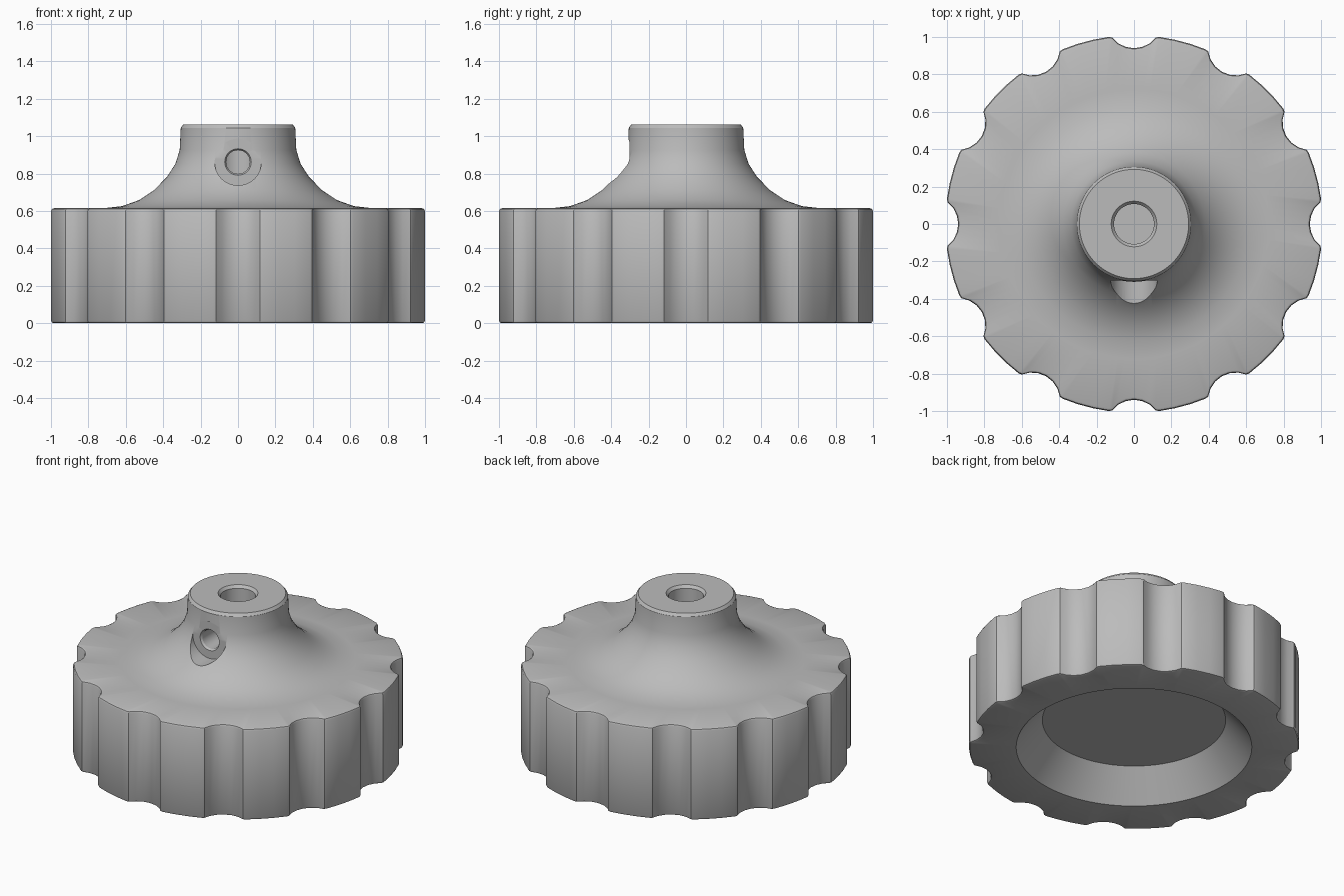
import bpy, bmesh, math
from mathutils import Vector, Matrix

old = bpy.data.objects.get("Cube")
if old:
    bpy.data.objects.remove(old, do_unlink=True)

FLUTES = 12
LOBE_R = 1.009
FLUTE_R, FLUTE_C = 0.15, 1.09

grey = bpy.data.materials.new("plain grey")
grey.use_nodes = True
colour = (0.5, 0.5, 0.5, 1)
grey.diffuse_color = colour
grey.node_tree.nodes["Principled BSDF"].inputs["Base Color"].default_value = colour


def fluted_outline():
    """Grip outline as (radius, angle): a scooped flute, then a faceted lobe."""
    pts = []
    for k in range(FLUTES):
        base = k * math.tau / FLUTES
        for j in range(-3, 4):
            a = math.radians(52) * j / 3
            x, y = FLUTE_C - FLUTE_R * math.cos(a), FLUTE_R * math.sin(a)
            pts.append((math.hypot(x, y), base + math.atan2(y, x)))
        for deg in (7.7, 12.5, 17.5, 22.3):
            pts.append((LOBE_R, base + math.radians(deg)))
    return pts


OUTLINE = fluted_outline()
N = len(OUTLINE)


def fluted(inset, z):
    return [Vector(((r - inset) * math.cos(a), (r - inset) * math.sin(a), z)) for r, a in OUTLINE]


def circle(radius, z, n=N):
    start = OUTLINE[0][1] if n == N else 0
    return [Vector((radius * math.cos(start + math.tau * i / n),
                    radius * math.sin(start + math.tau * i / n), z)) for i in range(n)]


def loft(name, rings, matrix=Matrix()):
    """Closed solid skinned through equal-sized rings, capped at both ends."""
    bm = bmesh.new()
    loops = [[bm.verts.new(matrix @ p) for p in ring] for ring in rings]
    for low, high in zip(loops, loops[1:]):
        n = len(low)
        for i in range(n):
            j = (i + 1) % n
            bm.faces.new((low[i], low[j], high[j], high[i]))
    bm.faces.new(loops[0][::-1])
    bm.faces.new(loops[-1])
    bmesh.ops.recalc_face_normals(bm, faces=bm.faces)
    mesh = bpy.data.meshes.new(name)
    bm.to_mesh(mesh)
    bm.free()
    mesh.materials.append(grey)
    obj = bpy.data.objects.new(name, mesh)
    bpy.context.collection.objects.link(obj)
    return obj


# Underside recess, fluted grip with softened rims, flared hub and blind bore
recess = [(0.56, 0.19), (0.72, 0)]
grip = [(0.016, 0), (0.005, 0.004), (0, 0.014), (0, 0.6), (0.005, 0.61), (0.016, 0.615)]
hub = [(0.72, 0.615), (0.62, 0.626), (0.53, 0.658), (0.45, 0.711), (0.38, 0.782),
       (0.335, 0.852), (0.312, 0.925), (0.306, 1.045), (0.292, 1.063)]
bore = [(0.122, 1.063), (0.107, 1.045), (0.107, 0.45)]
rings = [circle(*p) for p in recess]
rings += [fluted(*p) for p in grip]
rings += [circle(*p) for p in hub + bore]
knob = loft("fluted_knob", rings)

# Set-screw hole: a flat seat cut into the flare, then a chamfered hole to the bore
seat = [(0.125, 0.6), (0.125, 0.302), (0.071, 0.302), (0.063, 0.29), (0.063, 0.05)]
to_front = Matrix.Translation((0, 0, 0.862)) @ Matrix.Rotation(math.pi / 2, 4, 'X')
cutter = loft("screw_hole_cutter", [circle(r, d, 48) for r, d in seat], to_front)
cutter.hide_render = True

cut = knob.modifiers.new("screw hole", 'BOOLEAN')
cut.operation = 'DIFFERENCE'
cut.solver = 'EXACT'
cut.object = cutter
bpy.ops.object.select_all(action='DESELECT')
bpy.context.view_layer.objects.active = knob
knob.select_set(True)
bpy.ops.object.modifier_apply(modifier=cut.name)
bpy.data.objects.remove(cutter, do_unlink=True)
bpy.ops.object.shade_smooth_by_angle(angle=math.radians(30))
